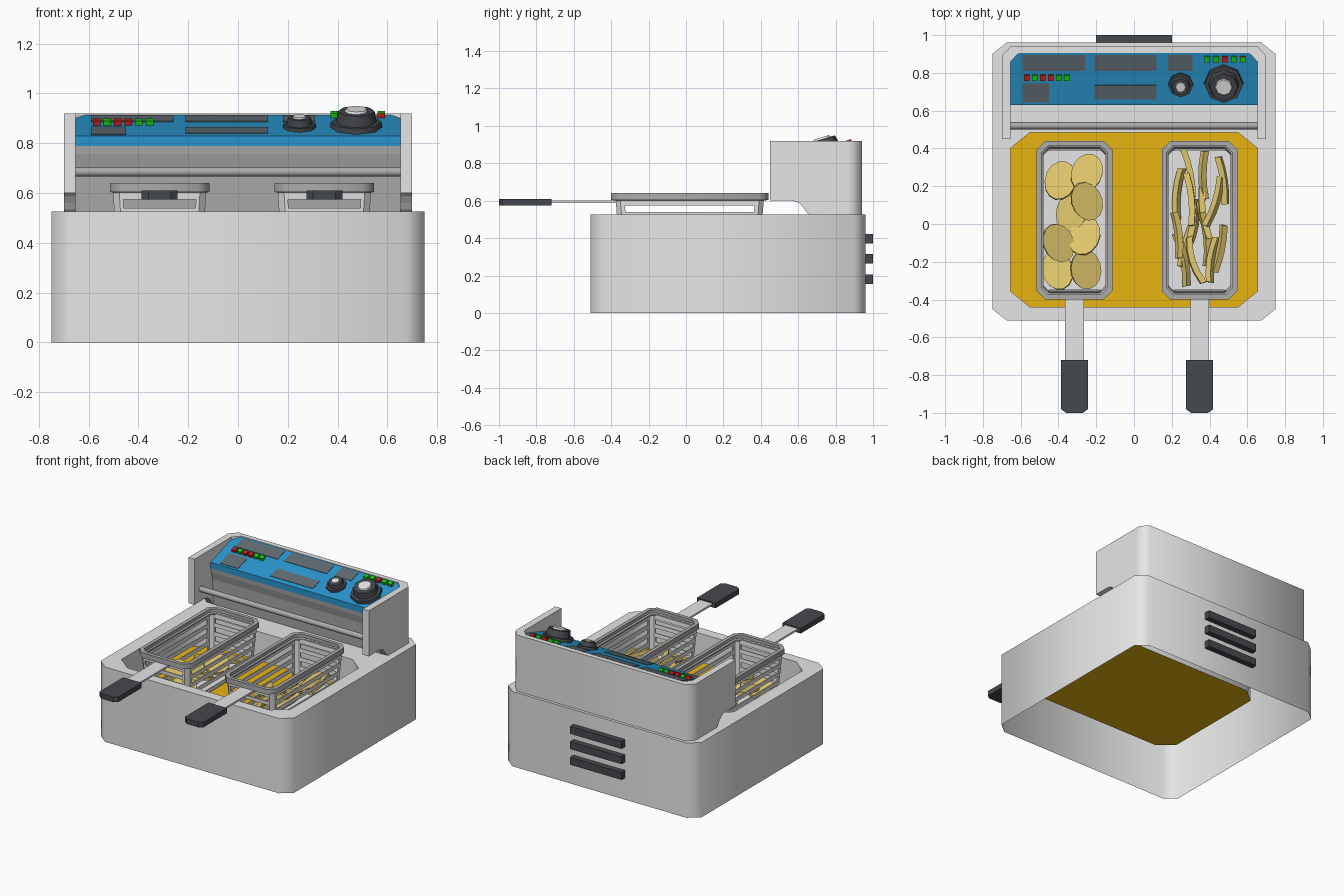
import bpy, bmesh, math, random
from mathutils import Matrix, Vector

if "Cube" in bpy.data.objects:
    bpy.data.objects.remove(bpy.data.objects["Cube"])
random.seed(4)

def material(name, r, g, b):
    m = bpy.data.materials.new(name)
    m.diffuse_color = (r, g, b, 1)
    m.use_nodes = True
    m.node_tree.nodes["Principled BSDF"].inputs["Base Color"].default_value = m.diffuse_color
    return m

GREY = material("light_grey_metal", .79, .79, .79)
STEEL = material("mid_grey_steel", .41, .41, .41)
BLUE = material("panel_blue", .022, .3, .61)
DARK = material("charcoal_plastic", .06, .065, .075)
LABEL = material("slate_plate", .115, .145, .165)
RED = material("red_light", .62, .015, .01)
GREEN = material("green_light", .01, .62, .005)
OIL = material("golden_oil", .8, .45, .005)
POTATO = material("potato_yellow", .76, .58, .15)

def finish(name, bm, mat, smooth=None, normals=True):
    if normals:
        bmesh.ops.recalc_face_normals(bm, faces=bm.faces)
    me = bpy.data.meshes.new(name)
    bm.to_mesh(me)
    bm.free()
    ob = bpy.data.objects.new(name, me)
    bpy.context.collection.objects.link(ob)
    me.materials.append(mat)
    if smooth:
        bpy.ops.object.select_all(action='DESELECT')
        ob.select_set(True)
        bpy.context.view_layer.objects.active = ob
        bpy.ops.object.shade_smooth_by_angle(angle=math.radians(smooth))
    return ob

def prism(name, pts, axis, a, b, mat, smooth=None, matrix=None):
    """Extrude a flat outline: (y, z) along x, or (x, y) along z."""
    bm = bmesh.new()
    place = (lambda p, t: (t, p[0], p[1])) if axis == 'x' else (lambda p, t: (p[0], p[1], t))
    lo, hi = [[bm.verts.new(place(p, t)) for p in pts] for t in (a, b)]
    n = len(pts)
    bm.faces.new(lo)
    bm.faces.new(hi)
    for i in range(n):
        bm.faces.new((lo[i], lo[(i + 1) % n], hi[(i + 1) % n], hi[i]))
    if matrix:
        bm.transform(matrix)
    return finish(name, bm, mat, smooth)

def box(name, x0, x1, y0, y1, z0, z1, mat, matrix=None):
    return prism(name, [(x0, y0), (x1, y0), (x1, y1), (x0, y1)], 'z', z0, z1, mat, None, matrix)

def octagon(x, y0, y1, cx, cy):
    return [(-x + cx, y0), (x - cx, y0), (x, y0 + cy), (x, y1 - cy),
            (x - cx, y1), (-x + cx, y1), (-x, y1 - cy), (-x, y0 + cy)]

def loft(bm, rings, skip=lambda band, i: False):
    loops = [[bm.verts.new(p) for p in r] for r in rings]
    n = len(loops[0])
    for k in range(len(loops) - 1):
        for i in range(n):
            if not skip(k, i):
                j = (i + 1) % n
                bm.faces.new((loops[k][i], loops[k][j], loops[k + 1][j], loops[k + 1][i]))
    return loops

# Housing: outer shell open below, top rim, tank wall
outer = octagon(.75, -.51, .96, .075, .06)
tank = octagon(.655, -.44, .485, .105, .085)
at = lambda pts, z: [(x, y, z) for x, y in pts]
OIL_Z = .325
bm = bmesh.new()
loft(bm, [at(outer, 0), at(outer, .525), at(tank, .525), at(tank, OIL_Z)])
finish("fryer_body", bm, GREY, 55)

# Oil surface
bm = bmesh.new()
bm.faces.new([bm.verts.new(p) for p in at(tank, OIL_Z)])
finish("oil", bm, OIL, normals=False)

# Rear vents
for z in (.18, .29, .397):
    box("rear_vent", -.2, .2, .955, 1.0, z - .026, z + .026, DARK)

# Control box: side plates, back wall, upright steel front below the panel
side = [(.45, .92), (.45, .60), (.57, .60), (.605, .588), (.63, .56), (.65, .533),
        (.665, .523), (.86, .523), (.86, .92)]
for s in (-1, 1):
    prism("side_plate", side, 'x', s * .653, s * .70, GREY)
back = [(.70, .86), (.70, .89), (.655, .94), (-.655, .94), (-.70, .89), (-.70, .86),
        (-.653, .86), (-.61, .905), (.61, .905), (.653, .86)]
prism("box_back", back, 'z', .523, .92, GREY, 55)
core = [(.634, .79), (.637, .757), (.65, .705), (.66, .523), (.89, .523), (.89, .79)]
prism("box_front", core, 'x', -.655, .655, STEEL)
panel = [(.63, .788), (.63, .83), (.907, .915), (.907, .788)]
prism("control_panel", panel, 'x', -.655, .655, BLUE)

# Basket rest rod between the side plates
bm = bmesh.new()
bmesh.ops.create_cone(bm, cap_ends=True, segments=12, radius1=.019, radius2=.019, depth=1.31,
                      matrix=Matrix.Translation((0, .52, .685)) @ Matrix.Rotation(math.pi / 2, 4, 'Y'))
finish("rest_rod", bm, STEEL, 40)

# Items lying on the sloped panel
SLOPE = math.atan2(.085, .277)
def on_panel(x, y):
    return Matrix.Translation((x, y, .83 + (y - .63) * .085 / .277)) @ Matrix.Rotation(SLOPE, 4, 'X')

for x0, x1, y0, y1 in ((-.59, -.26, .812, .895), (-.21, .12, .812, .895), (.18, .31, .812, .895),
                       (-.59, -.45, .643, .745), (-.21, .12, .66, .735)):
    w, h = (x1 - x0) / 2, (y1 - y0) / 2 / math.cos(SLOPE)
    box("panel_plate", -w, w, -h, h, -.003, .003, LABEL, on_panel((x0 + x1) / 2, (y0 + y1) / 2))

for x0, dx, y, row in ((-.568, .0425, .778, "rgrrgg"), (.387, .047, .875, "ggrgrg"[:5])):
    for i, c in enumerate(row):
        box("indicator_light", -.015, .015, -.015, .015, -.005, .02,
            RED if c == 'r' else GREEN, on_panel(x0 + i * dx, y))
box("indicator_light", -.015, .015, -.015, .015, -.005, .021, GREEN, on_panel(.575, .875))

# Knobs: stacked eight-sided tiers
def knob(x, y, tiers):
    for name, r1, r2, h0, h1, mat in tiers:
        bm = bmesh.new()
        bmesh.ops.create_cone(bm, cap_ends=True, segments=8, radius1=r1, radius2=r2, depth=h1 - h0,
                              matrix=on_panel(x, y) @ Matrix.Translation((0, 0, (h0 + h1) / 2)))
        finish(name, bm, mat, 50)

knob(.475, .745, (("large_knob_base", .106, .102, -.01, .022, DARK),
                  ("large_knob", .082, .074, .022, .066, DARK), ("large_knob_cap", .047, .043, .066, .076, GREY)))
knob(.247, .738, (("small_knob_base", .068, .066, -.01, .014, DARK),
                  ("small_knob", .052, .046, .014, .042, DARK), ("small_knob_cap", .028, .026, .042, .048, GREY)))

# Baskets: slotted tapering walls, floor, rim, handle
def wall_ring(cx, cy, hx, hy, z, c=.025):
    pts = []
    corners = octagon(hx, -hy, hy, c, c)
    for i in range(0, 8, 2):        # the four straight sides, split near both ends
        a, b = Vector(corners[i]), Vector(corners[i + 1])
        d = (b - a).normalized() * (.014 if i % 4 == 0 else .022)
        pts += [a, a + d, b - d, b]
    return [(cx + p.x, cy + p.y, z) for p in pts]

def basket(cx, cy=.02):
    zs = [.335]
    for i in range(4):
        zs += [.36 + i * .06, .394 + i * .06]
    zs.append(.615)
    rings = [wall_ring(cx, cy, .17 + .018 * (z - .335) / .28, .374 + .023 * (z - .335) / .28, z) for z in zs]
    bm = bmesh.new()
    loops = loft(bm, rings, lambda k, i: k % 2 == 1 and i % 4 == 1)
    bm.faces.new(loops[0][::-1])
    ob = finish("basket", bm, GREY)
    mod = ob.modifiers.new("thickness", 'SOLIDIFY')
    mod.thickness = .008
    # Rim with an inner step
    ring = lambda w, z, c: [(cx + x, cy + y, z) for x, y in octagon(.2 - w, -.42 + w, .42 - w, c, c)]
    bm = bmesh.new()
    r = [ring(.013, .602, .04), ring(0, .604, .045), ring(0, .64, .045), ring(.026, .64, .035),
         ring(.026, .618, .035), ring(.036, .612, .03), ring(.036, .602, .03), ring(.013, .602, .04)]
    loft(bm, r)
    bmesh.ops.remove_doubles(bm, verts=bm.verts, dist=.0001)
    finish("basket_rim", bm, STEEL, 50)
    # Handle strap and grip
    box("handle_strap", cx - .049, cx + .049, -.73, -.375, .589, .602, GREY)
    prism("handle_grip", [(cx - .072, -.72), (cx + .072, -.72), (cx + .072, -.98), (cx + .045, -1.0),
                          (cx - .045, -1.0), (cx - .072, -.98)], 'z', .574, .61, DARK)

basket(-.315)
basket(.347)

# Potato slices in the left basket
for i, (x, y) in enumerate(((-.39, .23), (-.25, .27), (-.25, .12), (-.33, .065),
                            (-.262, -.065), (-.40, -.10), (-.405, -.245), (-.255, -.24))):
    bm = bmesh.new()
    M = (Matrix.Translation((x, y, .375 + (i % 3) * .022)) @ Matrix.Rotation(random.uniform(-.5, .5), 4, 'Z')
         @ Matrix.Rotation(random.uniform(-.3, .3), 4, 'X') @ Matrix.Rotation(random.uniform(-.3, .3), 4, 'Y')
         @ Matrix.Diagonal((.082, .106, 1, 1)))
    bmesh.ops.create_cone(bm, cap_ends=True, segments=14, radius1=1, radius2=1, depth=.02, matrix=M)
    finish("potato_slice", bm, POTATO)

# Curved fries in the right basket
spots = ((.285, .27, .2), (.375, .26, 0), (.465, .23, .15), (.24, .16, -.1), (.29, .13, .1), (.42, .12, -.3),
         (.335, .03, -.3), (.38, .06, .15), (.225, -.06, .1), (.29, -.09, -.3), (.37, -.08, .1),
         (.45, -.13, -.2), (.25, -.19, .2), (.33, -.19, .3), (.42, -.19, -.15), (.30, .0, -.15))
for i, (x, y, turn) in enumerate(spots):
    bend = random.choice((-1, 1)) * random.uniform(.012, .025)
    half = random.uniform(.12, .145)
    ts = [-1, -.5, 0, .5, 1]
    side_a = [(bend * (1 - t * t) - .016, t * half) for t in ts]
    side_b = [(bend * (1 - t * t) + .016, t * half) for t in reversed(ts)]
    M = (Matrix.Translation((x, y, .372 + (i % 3) * .028)) @ Matrix.Rotation(turn, 4, 'Z')
         @ Matrix.Rotation(random.uniform(-.12, .12), 4, 'X') @ Matrix.Rotation(random.uniform(-.9, .9), 4, 'Y'))
    prism("fry", side_a + side_b, 'z', -.016, .016, POTATO, None, M)
